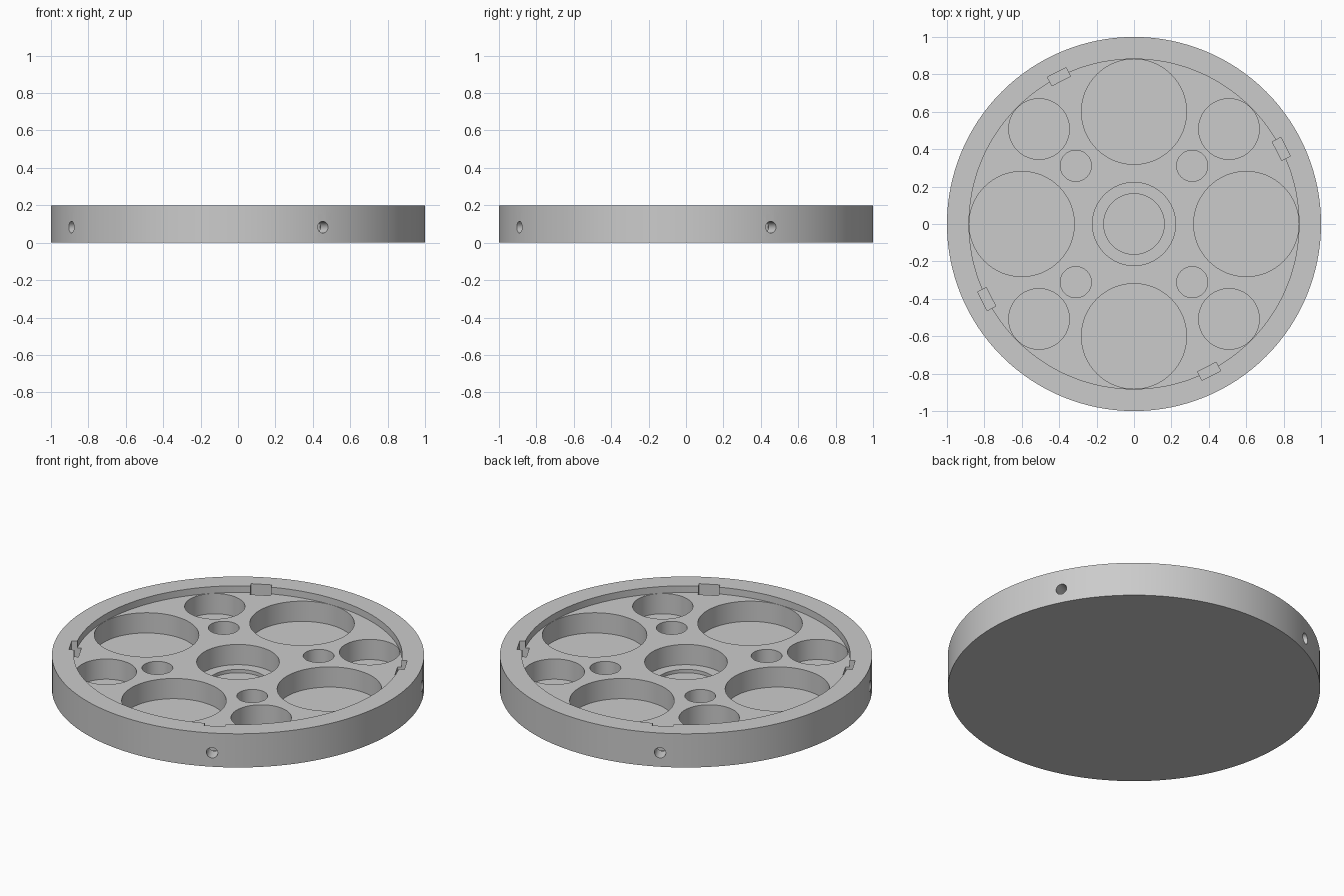
import bpy
from math import cos, sin, radians
from mathutils import Vector

cube = bpy.data.objects.get("Cube")
if cube:
    bpy.data.objects.remove(cube, do_unlink=True)

TOP = 0.2      # height of the rim
LEDGE = 0.16   # face of the tray inside the rim
FLOOR = 0.04   # floor of the pockets

grey = bpy.data.materials.new("light_grey")
grey.use_nodes = True
grey.diffuse_color = (0.6, 0.6, 0.6, 1)
grey.node_tree.nodes["Principled BSDF"].inputs["Base Color"].default_value = grey.diffuse_color


def cylinder(name, radius, low, high, x=0, y=0, sides=64):
    bpy.ops.mesh.primitive_cylinder_add(vertices=sides, radius=radius, depth=high - low,
                                        location=(x, y, (low + high) / 2))
    part = bpy.context.object
    part.name = name
    part.data.materials.append(grey)
    return part


def cut(body, cutter):
    mod = body.modifiers.new("cut", 'BOOLEAN')
    mod.operation = 'DIFFERENCE'
    mod.solver = 'EXACT'
    mod.object = cutter
    bpy.context.view_layer.objects.active = body
    bpy.ops.object.modifier_apply(modifier=mod.name)
    bpy.data.objects.remove(cutter, do_unlink=True)


# Round tray with a shallow recess inside the rim
tray = cylinder("round_tray", 1, 0, TOP, sides=128)
cut(tray, cylinder("recess", 0.882, LEDGE, TOP + 0.1, sides=128))

# Stepped centre pocket
cut(tray, cylinder("centre_pocket", 0.222, FLOOR, TOP + 0.1))
cut(tray, cylinder("centre_step", 0.162, 0.02, TOP + 0.1))

# Rings of pockets: name, ring distance, radius, first angle
rings = [("large_pocket", 0.6, 0.281, 0),
         ("medium_pocket", 0.718, 0.162, 45),
         ("small_pocket", 0.44, 0.083, 45)]
for quarter in range(4):
    for name, distance, radius, start in rings:
        a = radians(start + 90 * quarter)
        cut(tray, cylinder(name, radius, FLOOR, TOP + 0.1, distance * cos(a), distance * sin(a)))

    # Slot in the rim with a radial screw hole leading to it
    a = radians(27 + 90 * quarter)
    out = Vector((cos(a), sin(a), 0))
    bpy.ops.mesh.primitive_cube_add(size=1, location=out * 0.884 + Vector((0, 0, 0.16)),
                                    rotation=(0, 0, a))
    slot = bpy.context.object
    slot.scale = (0.052, 0.112, 0.26)
    slot.data.materials.append(grey)
    cut(tray, slot)
    hole = cylinder("screw_hole", 0.031, 0, 0.25, sides=24)
    hole.rotation_euler = (0, radians(90), a)
    hole.location = out * 0.96 + Vector((0, 0, 0.083))
    cut(tray, hole)

# Smooth walls with crisp edges
bpy.ops.object.select_all(action='DESELECT')
tray.select_set(True)
bpy.context.view_layer.objects.active = tray
bpy.ops.object.shade_smooth_by_angle(angle=radians(30))
